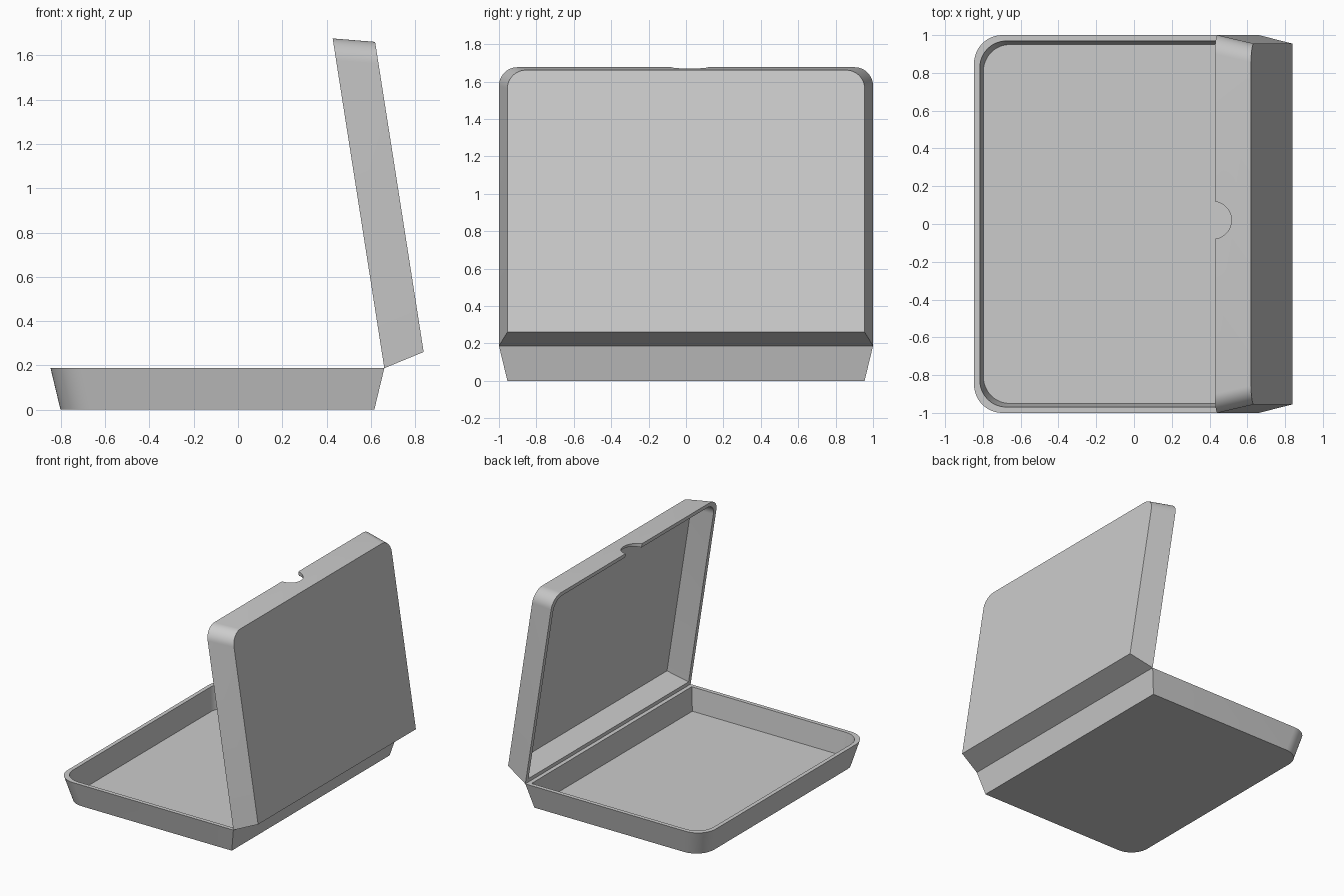
import bpy, bmesh, math
from mathutils import Matrix, Vector

if "Cube" in bpy.data.objects:
    bpy.data.objects.remove(bpy.data.objects["Cube"])

LENGTH, HALF_WIDTH, HEIGHT = 1.508, 1.0, 0.187
HINGE = Vector((0.661, 0, HEIGHT))


def outline(inset, radius, steps=12):
    """Rectangle from the hinge edge, with both far corners rounded."""
    near, far, side = inset, LENGTH - inset, HALF_WIDTH - inset
    pts = [(near, -side)]
    for sign, start in ((-1, -90), (1, 0)):
        cx, cy = far - radius, sign * (side - radius)
        for i in range(steps + 1):
            a = math.radians(start + 90 * i / steps)
            pts.append((cx + radius * math.cos(a), cy + radius * math.sin(a)))
    return pts + [(near, side)]


def tray(name, radius, matrix):
    """Thin flared shell: outer wall, rim, inner wall and floor."""
    layers = [(0.045, radius, 0), (0, radius, HEIGHT),
              (0.031, radius - 0.01, HEIGHT), (0.05, radius - 0.01, 0.012)]
    bm = bmesh.new()
    rings = [[bm.verts.new(matrix @ Vector((s, y, h))) for s, y in outline(inset, r)]
             for inset, r, h in layers]
    for lo, hi in zip(rings, rings[1:]):
        for i in range(len(lo)):
            j = (i + 1) % len(lo)
            bm.faces.new((lo[i], lo[j], hi[j], hi[i]))
    bm.faces.new(rings[0])
    bm.faces.new(rings[-1])
    bmesh.ops.recalc_face_normals(bm, faces=bm.faces)
    mesh = bpy.data.meshes.new(name)
    bm.to_mesh(mesh)
    bm.free()
    obj = bpy.data.objects.new(name, mesh)
    bpy.context.collection.objects.link(obj)
    return obj


def activate(obj):
    bpy.ops.object.select_all(action='DESELECT')
    obj.select_set(True)
    bpy.context.view_layer.objects.active = obj


def frame(along, up, origin):
    """Matrix mapping local (length, width, height) into the world."""
    m = Matrix((along, (0, 1, 0), up)).transposed().to_4x4()
    m.translation = origin
    return m


# Bottom tray lies flat, running from the hinge towards -x
base = tray("base_tray", 0.15, frame((-1, 0, 0), (0, 0, 1), (HINGE.x, 0, 0)))

# Lid is a matching tray, opened slightly past upright towards the base
u = Vector((-0.233, 0, 1.488)).normalized()
n = Vector((u.z, 0, -u.x))
lid_frame = frame(u, -n, HINGE + n * HEIGHT)
lid = tray("lid", 0.1, lid_frame)

# Thumb notch cut through the lid's far wall
bpy.ops.mesh.primitive_cylinder_add(vertices=48, radius=0.1, depth=0.2)
cutter = bpy.context.object
cutter.name = "notch_cutter"
cutter.hide_render = True
cutter.matrix_world = (lid_frame @ Matrix.Translation((LENGTH, 0.02, HEIGHT + 0.014))
                       @ Matrix.Rotation(math.pi / 2, 4, 'Y'))
activate(lid)
notch = lid.modifiers.new("notch", 'BOOLEAN')
notch.operation, notch.solver, notch.object = 'DIFFERENCE', 'EXACT', cutter
bpy.ops.object.modifier_apply(modifier="notch")
bpy.data.objects.remove(cutter)

# Smooth corners, crisp edges
for obj in (base, lid):
    activate(obj)
    bpy.ops.object.shade_smooth_by_angle(angle=math.radians(30))
